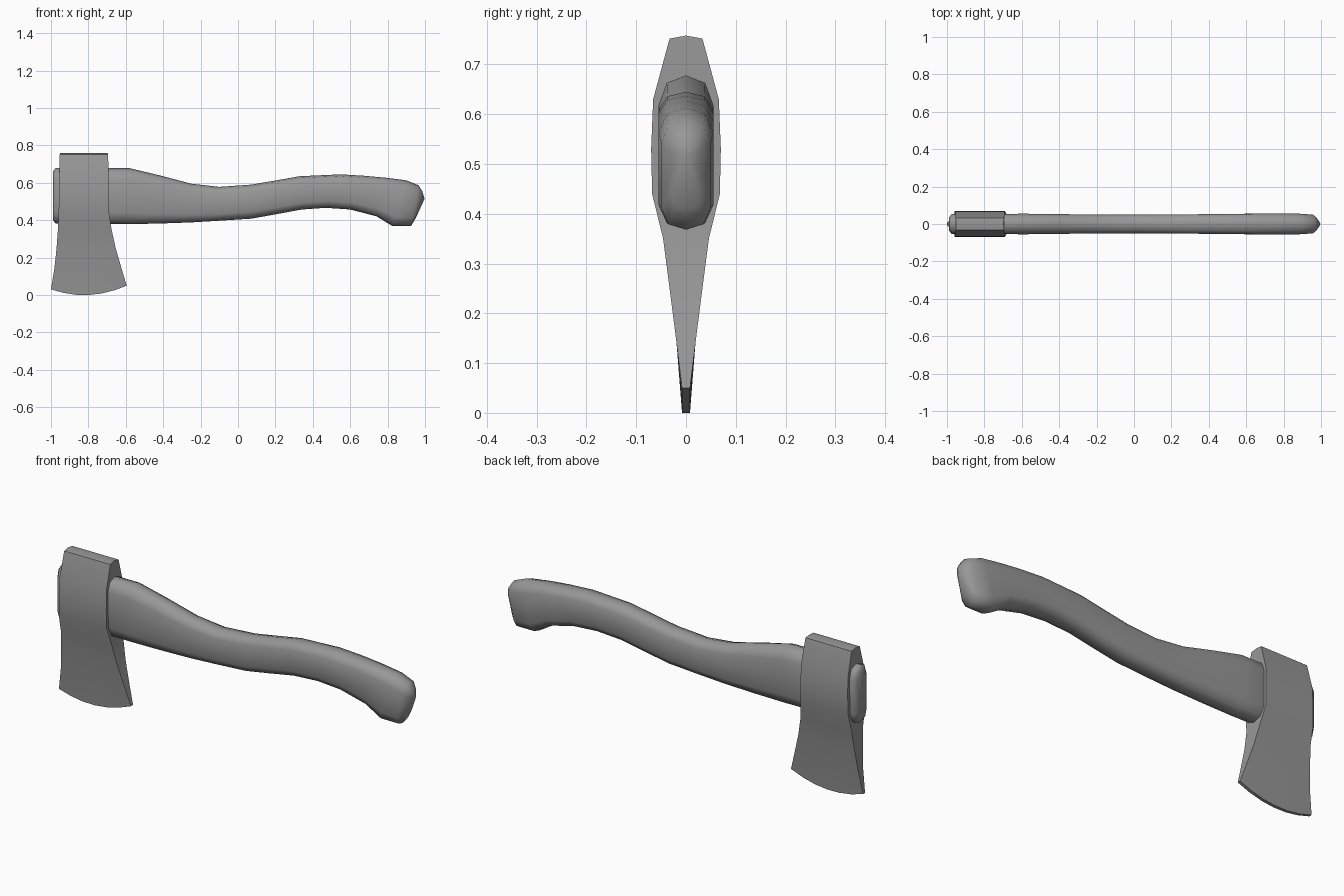
import bpy, bmesh, math
from mathutils import Vector

if "Cube" in bpy.data.objects:
    bpy.data.objects.remove(bpy.data.objects["Cube"])

dark_grey = bpy.data.materials.new("dark_grey")
dark_grey.diffuse_color = (0.31, 0.31, 0.31, 1)
dark_grey.use_nodes = True
dark_grey.node_tree.nodes["Principled BSDF"].inputs["Base Color"].default_value = dark_grey.diffuse_color


def loft(name, rings, angle):
    """Skin a list of equal-length closed rings and close any open end."""
    bm = bmesh.new()
    loops = [[bm.verts.new(p) for p in ring] for ring in rings]
    n = len(loops[0])
    for a, b in zip(loops, loops[1:]):
        for i in range(n):
            j = (i + 1) % n
            bm.faces.new((a[i], a[j], b[j], b[i]))
    bmesh.ops.remove_doubles(bm, verts=bm.verts, dist=0.0005)
    bmesh.ops.holes_fill(bm, edges=[e for e in bm.edges if e.is_boundary])
    bmesh.ops.recalc_face_normals(bm, faces=bm.faces)
    mesh = bpy.data.meshes.new(name)
    bm.to_mesh(mesh)
    bm.free()
    mesh.materials.append(dark_grey)
    ob = bpy.data.objects.new(name, mesh)
    bpy.context.collection.objects.link(ob)
    bpy.ops.object.select_all(action='DESELECT')
    ob.select_set(True)
    bpy.context.view_layer.objects.active = ob
    bpy.ops.object.shade_smooth_by_angle(angle=math.radians(angle))


# Handle: lower point, upper point (x, z) and half width of each section
half = [(0, 1), (0.7, 0.9), (1, 0.6), (1, 0), (1, -0.6), (0.7, -0.9)]
section = half + [(-u, -v) for u, v in half]
stations = [
    ((-0.99, 0.40), (-0.99, 0.66), 0.035),
    ((-0.975, 0.383), (-0.975, 0.678), 0.053),
    ((-0.58, 0.379), (-0.58, 0.678), 0.055),
    ((-0.42, 0.382), (-0.42, 0.64), 0.053),
    ((-0.25, 0.388), (-0.25, 0.595), 0.051),
    ((-0.10, 0.397), (-0.10, 0.578), 0.05),
    ((0.07, 0.408), (0.07, 0.59), 0.05),
    ((0.20, 0.431), (0.20, 0.612), 0.051),
    ((0.34, 0.457), (0.33, 0.635), 0.052),
    ((0.47, 0.466), (0.55, 0.645), 0.054),
    ((0.60, 0.457), (0.68, 0.637), 0.055),
    ((0.74, 0.421), (0.79, 0.627), 0.055),
    ((0.825, 0.369), (0.90, 0.613), 0.055),
    ((0.925, 0.368), (0.965, 0.587), 0.05),
    ((0.950, 0.41), (0.985, 0.555), 0.032),
]
rings = []
for low, high, w in stations:
    mid = (Vector(low) + Vector(high)) / 2
    up = (Vector(high) - Vector(low)) / 2
    rings.append([(mid.x + up.x * v, w * u, mid.y + up.y * v) for u, v in section])
# Butt of the handle closes on a rounded tip
rings.append([(0.998, 0, 0.515)] * len(section))
loft("handle", rings, 75)

# Axe head: height, left x, right x, half thickness; the cutting edge is curved
COLS = 6


def head_ring(z, left, right, w, edge=False):
    pts = []
    for i in range(COLS + 1):
        t = i / COLS
        h = 0.03 + 0.02 * t - 0.16 * t * (1 - t) if edge else z
        pts.append((left + (right - left) * t, h))
    return [(x, -w, h) for x, h in pts] + [(x, w, h) for x, h in reversed(pts)]


head_rows = [
    (0.758, -0.953, -0.697, 0.0), (0.752, -0.953, -0.694, 0.033),
    (0.63, -0.955, -0.693, 0.066), (0.53, -0.957, -0.691, 0.07),
    (0.44, -0.959, -0.690, 0.068), (0.35, -0.963, -0.676, 0.046),
    (0.25, -0.970, -0.654, 0.033), (0.14, -0.982, -0.622, 0.019),
]
head = [head_ring(*row) for row in head_rows]
head += [head_ring(0, -1.0, -0.595, w, True) for w in (0.008, 0.0)]
loft("axe_head", head, 35)
